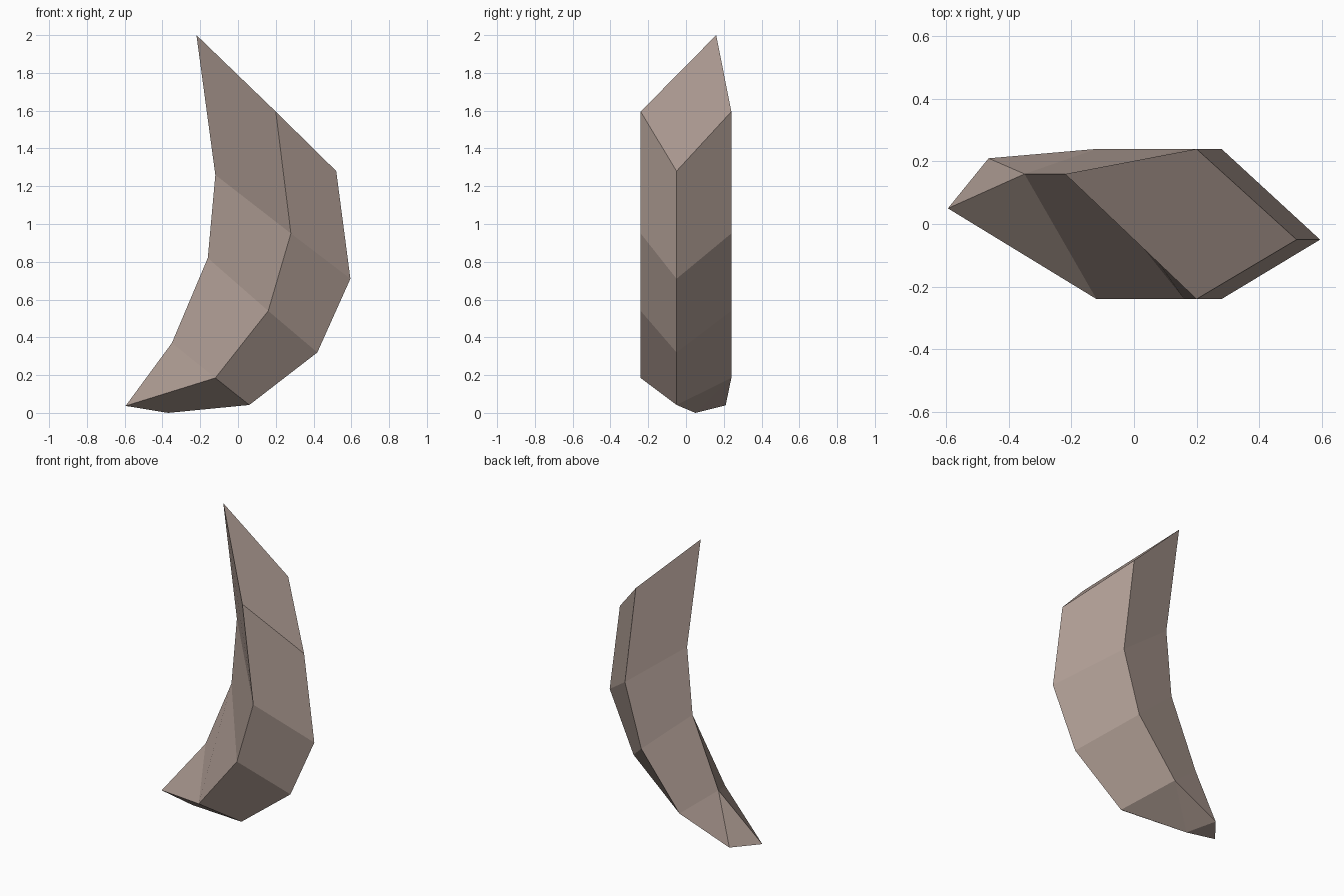
import bpy
import bmesh

if "Cube" in bpy.data.objects:
    bpy.data.objects.remove(bpy.data.objects["Cube"])

# Cross-section stations: (x, z) of the left ridge, the front/back ridges and the right ridge
STATIONS = [
    ((-0.22, 2.00), (0.20, 1.595), (0.52, 1.28)),
    ((-0.12, 1.26), (0.28, 0.95), (0.595, 0.71)),
    ((-0.16, 0.82), (0.16, 0.54), (0.42, 0.32)),
    ((-0.35, 0.37), (-0.12, 0.185), (0.06, 0.042)),
]
LEFT_Y, FRONT_Y, RIGHT_Y, BACK_Y = 0.16, -0.24, -0.05, 0.24

bm = bmesh.new()


def ring(left, mid, right):
    points = ((left, LEFT_Y), (mid, FRONT_Y), (right, RIGHT_Y), (mid, BACK_Y))
    return [bm.verts.new((x, y, z)) for (x, z), y in points]


# Curved four-sided body with a slanted top
rings = [ring(*s) for s in STATIONS]
for a, b in zip(rings, rings[1:]):
    for i in range(4):
        j = (i + 1) % 4
        bm.faces.new((a[i], a[j], b[j], b[i]))
bm.faces.new(rings[0])

# Blunt three-cornered tip at the base
left, front, right, back = rings[-1]
p = bm.verts.new((-0.595, 0.05, 0.037))
q = bm.verts.new((-0.465, 0.21, 0.04))
r = bm.verts.new((-0.37, 0.05, 0.0))
for face in ((left, front, p), (left, p, q), (left, q, back),
             (front, right, r, p), (right, back, r), (back, q, r), (p, r, q)):
    bm.faces.new(face)

bmesh.ops.recalc_face_normals(bm, faces=bm.faces[:])
mesh = bpy.data.meshes.new("curved_shard")
bm.to_mesh(mesh)
bm.free()
shard = bpy.data.objects.new("curved_shard", mesh)
bpy.context.collection.objects.link(shard)

# Warm grey-brown stone colour
stone = bpy.data.materials.new("stone")
stone.diffuse_color = (0.42, 0.33, 0.29, 1)
stone.use_nodes = True
stone.node_tree.nodes["Principled BSDF"].inputs["Base Color"].default_value = stone.diffuse_color
mesh.materials.append(stone)
